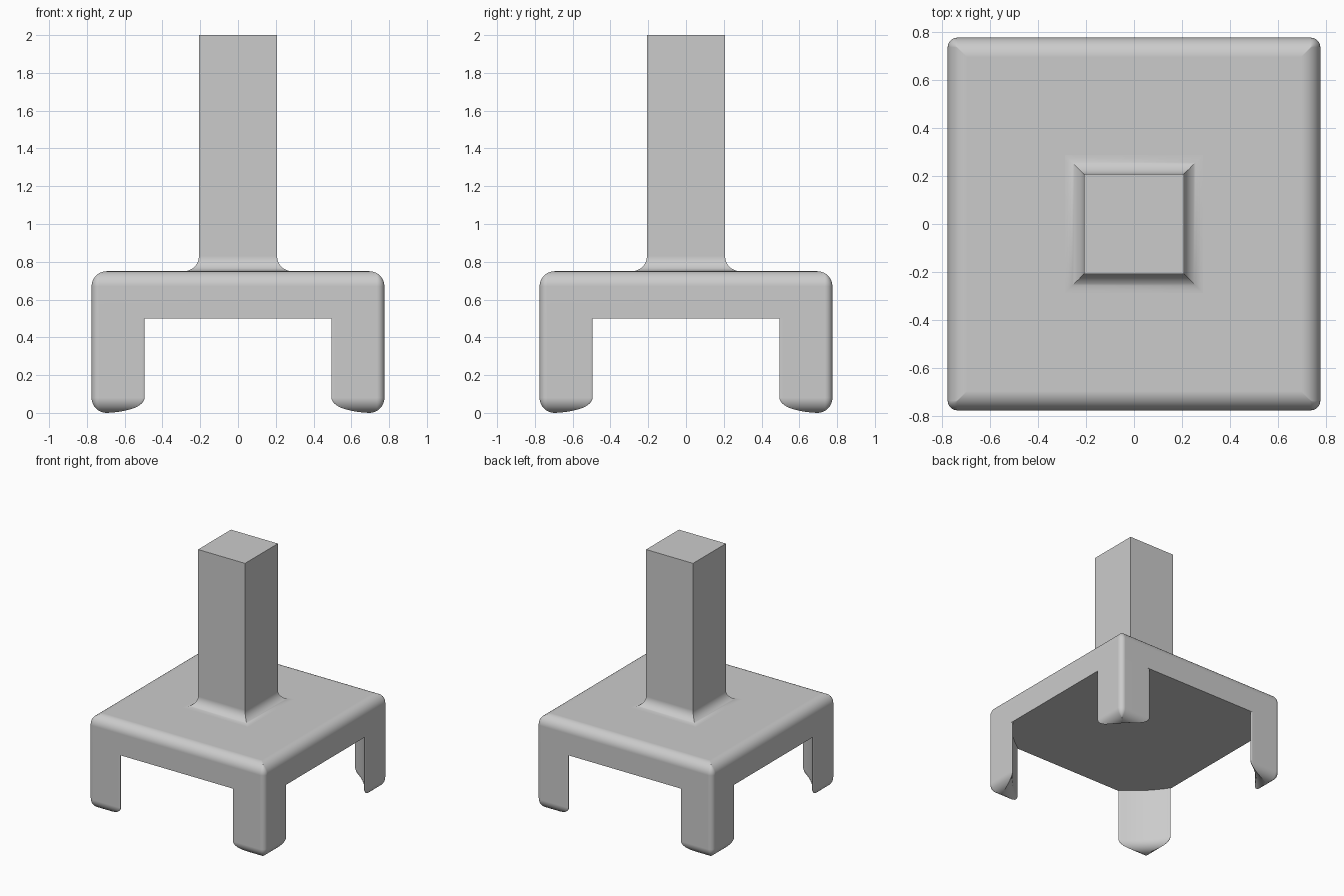
import bpy
import bmesh
from math import sin, cos, pi, atan2, sqrt

old = bpy.data.objects.get("Cube")
if old:
    bpy.data.objects.remove(old, do_unlink=True)

HALF = 0.775         # half width of the base
FILLET = 0.08        # rounding of top edge, feet and column foot
CORNER = 0.04        # rounding of the vertical corners
BORE = 0.911         # radius of the round hollow between the legs
UNDER, TOP = 0.5, 0.75
STEPS = 12

grey = bpy.data.materials.new("light_grey")
grey.use_nodes = True
colour = (0.6, 0.6, 0.6, 1)
grey.diffuse_color = colour
grey.node_tree.nodes["Principled BSDF"].inputs["Base Color"].default_value = colour


def loft(name, rings, cap_start=True, cap_end=True):
    """Skin a stack of (outline, height) rings into a smooth object."""
    bm = bmesh.new()
    loops = [[bm.verts.new((x, y, z)) for x, y in pts] for pts, z in rings]
    for low, high in zip(loops, loops[1:]):
        for i in range(len(low)):
            j = (i + 1) % len(low)
            bm.faces.new((low[i], low[j], high[j], high[i]))
    if cap_start:
        bm.faces.new(loops[0][::-1])
    if cap_end:
        bm.faces.new(loops[-1])
    bmesh.ops.recalc_face_normals(bm, faces=bm.faces)
    mesh = bpy.data.meshes.new(name)
    bm.to_mesh(mesh)
    bm.free()
    mesh.materials.append(grey)
    obj = bpy.data.objects.new(name, mesh)
    bpy.context.collection.objects.link(obj)
    bpy.ops.object.select_all(action="DESELECT")
    obj.select_set(True)
    bpy.context.view_layer.objects.active = obj
    bpy.ops.object.shade_smooth_by_angle(angle=pi / 6)
    obj.modifiers.new("flat_normals", "WEIGHTED_NORMAL").keep_sharp = True
    return obj


def fillet(limit=pi / 2):
    """Pairs of (inset, distance from the end) along a quarter round."""
    angles = [limit * i / STEPS for i in range(STEPS + 1)]
    return [(FILLET * (1 - cos(a)), FILLET * (1 - sin(a))) for a in angles]


def rounded_square(inset):
    edge = HALF - inset
    r = max(CORNER - inset, 0.0005)
    pts = []
    for quarter in range(4):
        mid = pi / 4 + quarter * pi / 2
        cx, cy = [(edge - r) * sqrt(2) * f(mid) for f in (cos, sin)]
        for i in range(9):
            a = mid - pi / 4 + i * pi / 16
            pts.append((cx + r * cos(a), cy + r * sin(a)))
    return pts


def leg_outline(inset):
    """Corner wedge: two outer sides and a hollow inner arc, slightly blunt tips."""
    edge, bore = HALF - inset, BORE + inset
    r = max(CORNER - inset, 0.0005)
    tip = sqrt(bore ** 2 - edge ** 2)
    blunt = max(0.034 * (1 - inset / 0.02), 0.001)
    end = atan2(edge, tip) - blunt / bore
    half = []
    for i in range(9):                                   # inner arc
        a = pi / 4 + (end - pi / 4) * i / 8
        half.append((bore * cos(a), bore * sin(a)))
    start, stop = half[-1], (tip + blunt, edge)
    for i in range(1, 7):                                # blunt tip
        t = i / 6
        half.append(tuple((1 - t) ** 2 * p + 2 * t * (1 - t) * q + t * t * s
                          for p, q, s in zip(start, (tip, edge), stop)))
    for i in range(5):                                   # outer corner
        a = pi / 2 - i * pi / 16
        half.append((edge - r + r * cos(a), edge - r + r * sin(a)))
    return half + [(y, x) for x, y in half[-2:0:-1]]


def square(h):
    return [(-h, -h), (h, -h), (h, h), (-h, h)]


# Base plate with a rounded top edge
plate = [(rounded_square(0), UNDER)]
plate += [(rounded_square(d), TOP - z) for d, z in fillet()]
loft("base_plate", plate)

# Four corner legs with rounded feet
leg = [(leg_outline(0), UNDER)]
leg += [(leg_outline(d), z) for d, z in fillet(1.51)]
for k, name in enumerate(("back_left", "back_right", "front_right", "front_left")):
    loft(name + "_leg", leg, cap_start=False).rotation_euler.z = k * pi / 2

# Square column with a flared foot
column = [(square(0.207), 2.0)]
column += [(square(0.207 + d), TOP + z) for d, z in fillet()]
loft("column", column, cap_end=False)
